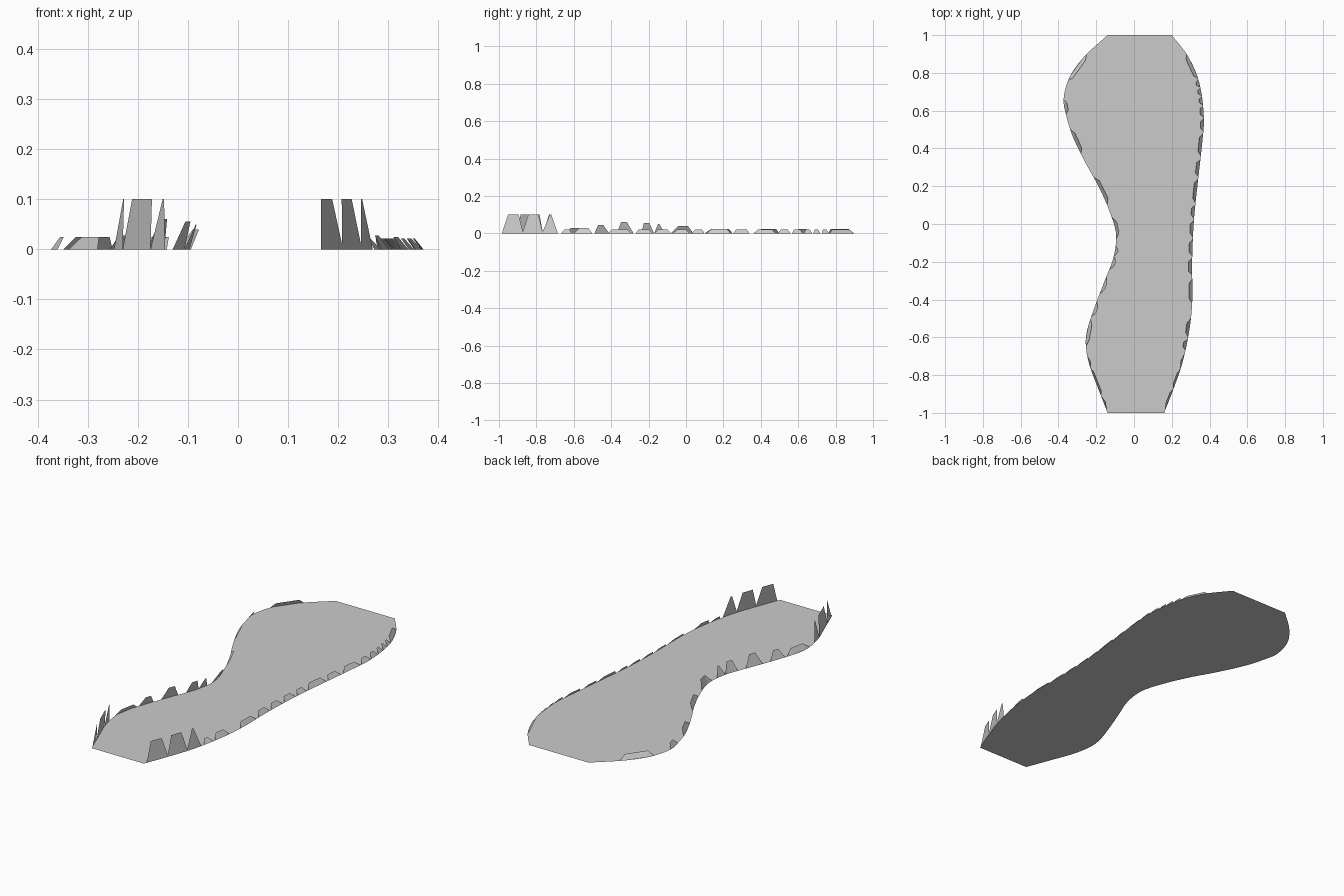
import bpy
from mathutils import Vector

if "Cube" in bpy.data.objects:
    bpy.data.objects.remove(bpy.data.objects["Cube"])

grey = bpy.data.materials.new("plain grey")
grey.diffuse_color = (0.6, 0.6, 0.6, 1)
grey.use_nodes = True
grey.node_tree.nodes["Principled BSDF"].inputs["Base Color"].default_value = grey.diffuse_color

# Outline control points as (y, x), heel to toe
LEFT = [(-1, -.14), (-.87, -.19), (-.75, -.235), (-.65, -.255), (-.57, -.25),
        (-.45, -.212), (-.3, -.155), (-.175, -.108), (-.05, -.095), (.06, -.127),
        (.185, -.18), (.33, -.26), (.47, -.327), (.58, -.36), (.66, -.373),
        (.78, -.34), (.89, -.26), (1, -.14)]
RIGHT = [(-1, .16), (-.87, .21), (-.74, .255), (-.58, .29), (-.42, .308),
         (-.19, .308), (.03, .318), (.24, .34), (.42, .36), (.56, .37),
         (.75, .345), (.89, .285), (1, .2)]


def edge_x(pts, y):
    """Smooth interpolation of the outline at a given y."""
    n = len(pts)
    i = max(k for k in range(n - 1) if pts[k][0] <= y or k == 0)

    def slope(k):
        a, b = pts[max(k - 1, 0)], pts[min(k + 1, n - 1)]
        return (b[1] - a[1]) / (b[0] - a[0])
    (y0, x0), (y1, x1) = pts[i], pts[i + 1]
    h = y1 - y0
    t = (y - y0) / h
    return ((2*t**3 - 3*t**2 + 1) * x0 + (t**3 - 2*t**2 + t) * h * slope(i)
            + (3*t**2 - 2*t**3) * x1 + (t**3 - t**2) * h * slope(i + 1))


def add_mesh(name, verts, faces):
    mesh = bpy.data.meshes.new(name)
    mesh.from_pydata(verts, [], faces)
    mesh.materials.append(grey)
    obj = bpy.data.objects.new(name, mesh)
    bpy.context.collection.objects.link(obj)
    return obj


# Flat sole sheet, built as rows from heel to toe
ROWS = 64
verts, faces = [], []
for r in range(ROWS + 1):
    y = -1 + 2 * r / ROWS
    verts += [(edge_x(LEFT, y), y, 0), (edge_x(RIGHT, y), y, 0)]
    if r:
        k = 2 * r
        faces.append((k - 2, k - 1, k + 1, k))
add_mesh("sole", verts, faces)


def add_tabs(name, pts, side, tabs):
    """Upright tabs on the edge: (start y, end y, height, top share of width)."""
    verts, faces = [], []
    for y0, y1, height, top in tabs:
        lean = .018 if height < .08 else .012

        def point(t, z):
            y = y0 + (y1 - y0) * t
            x = edge_x(pts, y)
            d = (edge_x(pts, y + .004) - edge_x(pts, y - .004)) / .008
            inward = Vector((-side, side * d, 0)).normalized()
            return Vector((x, y, z)) + inward * (lean if z else 0)
        k = len(verts)
        a, b = .5 - top / 2, .5 + top / 2
        verts += [point(t, 0) for t in (0, a, b, 1)]
        verts += [point(a, height), point(b, height)]
        tab_faces = [(k, k+1, k+4), (k+1, k+2, k+5, k+4), (k+2, k+3, k+5)]
        # Faces look inward, over the sole
        faces += [f[::-1] for f in tab_faces] if side < 0 else tab_faces
    add_mesh(name, verts, faces)


# Tall heel tabs and low tabs along each side
add_tabs("left_tabs", LEFT, -1, [
    (-.985, -.91, .1, .1), (-.91, -.765, .1, .7), (-.765, -.7, .1, .1),
    (-.65, -.5, .028, .55), (-.49, -.41, .045, .35), (-.37, -.28, .06, .35),
    (-.24, -.17, .055, .4), (-.17, -.115, .05, .15), (-.08, .04, .04, .4),
    (.1, .25, .025, .6), (.37, .5, .025, .6), (.58, .66, .025, .5),
    (.76, .9, .025, .7)])
add_tabs("right_tabs", RIGHT, 1, [
    (-.985, -.87, .1, .5), (-.875, -.765, .1, .5), (-.77, -.685, .1, .1),
    (-.67, -.61, .022, .4), (-.6, -.5, .028, .5), (-.42, -.29, .022, .6),
    (-.27, -.18, .022, .6), (-.17, -.08, .022, .5), (-.07, .02, .022, .5),
    (.03, .1, .022, .5), (.11, .24, .025, .6), (.25, .34, .022, .6),
    (.36, .48, .022, .6), (.49, .56, .022, .5), (.565, .625, .022, .5),
    (.63, .675, .022, .4), (.68, .72, .022, .4), (.725, .765, .022, .4),
    (.77, .9, .022, .7)])
